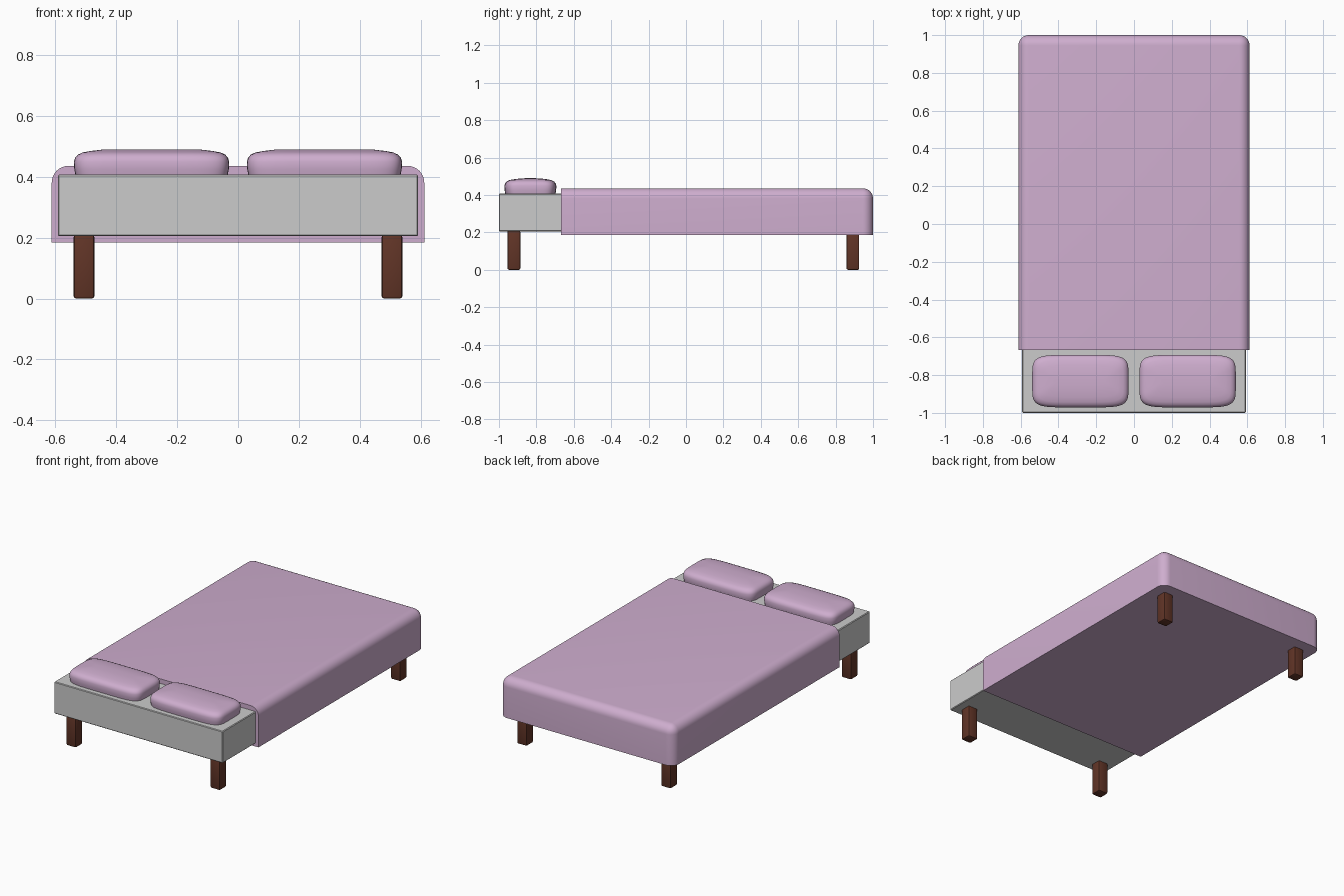
import bpy, bmesh, math
from mathutils import Vector

if "Cube" in bpy.data.objects:
    bpy.data.objects.remove(bpy.data.objects["Cube"])


def material(name, color):
    m = bpy.data.materials.new(name)
    m.diffuse_color = color
    m.use_nodes = True
    m.node_tree.nodes["Principled BSDF"].inputs["Base Color"].default_value = m.diffuse_color
    return m


PINK = material("lilac_fabric", (0.62, 0.42, 0.62, 1))
WOOD = material("dark_wood", (0.12, 0.035, 0.02, 1))


def finish(name, bm, mat=None):
    bmesh.ops.recalc_face_normals(bm, faces=bm.faces)
    mesh = bpy.data.meshes.new(name)
    bm.to_mesh(mesh)
    bm.free()
    ob = bpy.data.objects.new(name, mesh)
    bpy.context.collection.objects.link(ob)
    if mat:
        mesh.materials.append(mat)
    bpy.ops.object.select_all(action='DESELECT')
    ob.select_set(True)
    bpy.context.view_layer.objects.active = ob
    bpy.ops.object.shade_smooth_by_angle(angle=math.radians(35))
    return ob


def box(name, lo, hi, mat=None, bevel=0.0, segments=1, pick=lambda e: True):
    lo, hi = Vector(lo), Vector(hi)
    bm = bmesh.new()
    bmesh.ops.create_cube(bm, size=1)
    for v in bm.verts:
        v.co = (lo + hi) / 2 + v.co * (hi - lo)
    if bevel:
        edges = [e for e in bm.edges if pick(e)]
        bmesh.ops.bevel(bm, geom=edges, offset=bevel, segments=segments,
                        profile=0.5, affect='EDGES', clamp_overlap=True)
    return finish(name, bm, mat)


def pillow(name, cx, cy, hx, hy):
    # stacked rounded-rectangle rings: (inset, height)
    rings = [(0.006, 0.40), (0.001, 0.425), (0, 0.45), (0.004, 0.463),
             (0.013, 0.473), (0.028, 0.480), (0.055, 0.485), (0.09, 0.489), (0.12, 0.490)]
    n, p = 64, 2 / 5.5
    bm = bmesh.new()
    loops = []
    for inset, z in rings:
        loop = []
        for i in range(n):
            a = 2 * math.pi * (i + 0.5) / n
            c, s = math.cos(a), math.sin(a)
            x = math.copysign(abs(c) ** p, c) * (hx - inset)
            y = math.copysign(abs(s) ** p, s) * (hy - inset)
            loop.append(bm.verts.new((cx + x, cy + y, z)))
        loops.append(loop)
    for a, b in zip(loops, loops[1:]):
        for i in range(n):
            j = (i + 1) % n
            bm.faces.new((a[i], a[j], b[j], b[i]))
    bm.faces.new(loops[0][::-1])
    bm.faces.new(loops[-1])
    return finish(name, bm, PINK)


# mattress base
box("mattress_base", (-0.592, -1, 0.205), (0.592, 0.975, 0.407), bevel=0.004)


# blanket: round the top side edges, the foot edge and the foot corners
def blanket_edge(e):
    a, b = (v.co for v in e.verts)
    top = min(a.z, b.z) > 0.4
    foot = min(a.y, b.y) > 0.9
    upright = abs(a.z - b.z) > 0.1
    side = abs(a.y - b.y) > 0.5
    return (top and (side or foot)) or (foot and upright)


box("blanket", (-0.612, -0.668, 0.185), (0.612, 1, 0.436), PINK, 0.055, 8, blanket_edge)

# pillows and legs, mirrored left and right
for side, label in ((-1, "left"), (1, "right")):
    pillow(f"pillow_{label}", side * 0.284, -0.832, 0.255, 0.139)
    for y, end in ((-0.92, "head"), (0.892, "foot")):
        x = side * 0.506
        box(f"{end}_leg_{label}", (x - 0.034, y - 0.034, 0), (x + 0.034, y + 0.034, 0.21),
            WOOD, 0.008, 2)
